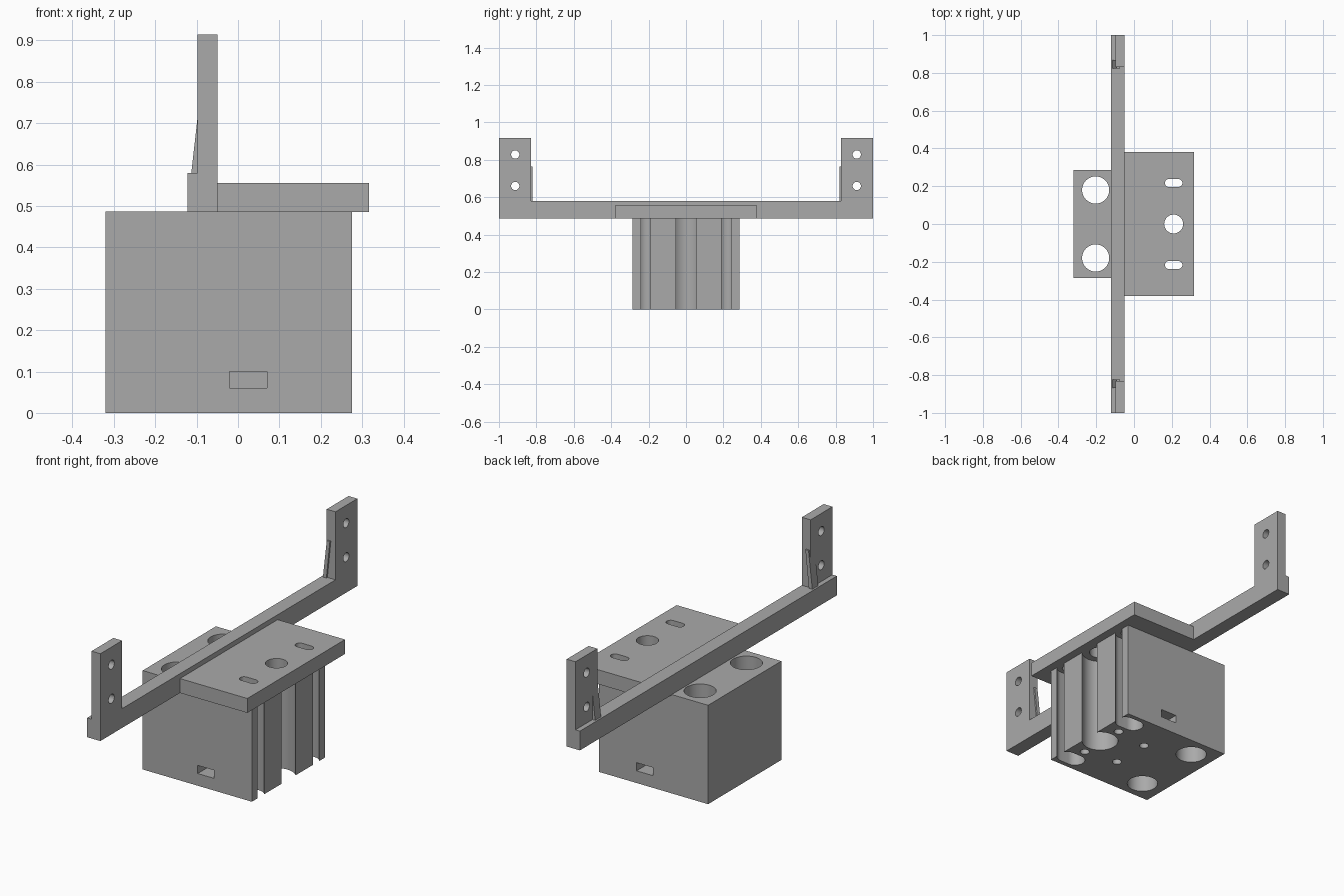
import bpy
from math import pi, sin, cos, radians
from mathutils import Matrix

old = bpy.data.objects.get("Cube")
if old:
    bpy.data.objects.remove(old, do_unlink=True)

GREY = (0.40, 0.40, 0.40, 1)
mat = bpy.data.materials.new("plain grey")
mat.use_nodes = True
mat.diffuse_color = GREY
mat.node_tree.nodes["Principled BSDF"].inputs["Base Color"].default_value = GREY


def prism(name, outline, low, high, axis="z"):
    """Extrude a 2D outline: (x, y) along z, (y, z) along x, (x, z) along y."""
    place = {"z": lambda a, b, h: (a, b, h),
             "x": lambda a, b, h: (h, a, b),
             "y": lambda a, b, h: (a, h, b)}[axis]
    n = len(outline)
    verts = [place(a, b, h) for h in (low, high) for a, b in outline]
    faces = [tuple(reversed(range(n))), tuple(range(n, 2 * n))]
    faces += [(i, (i + 1) % n, n + (i + 1) % n, n + i) for i in range(n)]
    mesh = bpy.data.meshes.new(name)
    mesh.from_pydata(verts, [], faces)
    if axis == "y":
        mesh.flip_normals()
    mesh.materials.append(mat)
    obj = bpy.data.objects.new(name, mesh)
    bpy.context.collection.objects.link(obj)
    return obj


def box(name, x0, x1, y0, y1, z0, z1):
    return prism(name, [(x0, y0), (x1, y0), (x1, y1), (x0, y1)], z0, z1)


def stadium(cx, cy, radius, half=0, steps=24):
    """Circle, or a slot lengthened along its first axis."""
    points = []
    for side in (1, -1):
        for i in range(steps + (half > 0)):
            t = -pi / 2 + pi * i / steps
            points.append((cx + side * (half + radius * cos(t)),
                           cy + side * radius * sin(t)))
    return points


def cut(obj, cutters):
    """Subtract the cutters, then remove them."""
    for c in cutters:
        mod = obj.modifiers.new("cut", "BOOLEAN")
        mod.operation, mod.solver, mod.object = "DIFFERENCE", "EXACT", c
        c.hide_render = True
    deps = bpy.context.evaluated_depsgraph_get()
    mesh = bpy.data.meshes.new_from_object(obj.evaluated_get(deps))
    obj.modifiers.clear()
    obj.data = mesh
    for c in cutters:
        bpy.data.objects.remove(c, do_unlink=True)
    bpy.ops.object.select_all(action="DESELECT")
    obj.select_set(True)
    bpy.context.view_layer.objects.active = obj
    bpy.ops.object.shade_smooth_by_angle(angle=radians(30))


BASE = 0.487   # top of the block
HOLE_X = 0.21  # line of holes near the open face

# Main block with bearing bores, open channels, screw holes and nut pockets
block = box("main_block", -0.32, 0.275, -0.285, 0.285, 0, BASE)
cutters = [prism("centre_channel", stadium(HOLE_X, 0, 0.085), -0.1, 0.6)]
for s in (-1, 1):
    cutters += [
        prism("bore", stadium(-0.203, s * 0.18, 0.072), -0.1, 0.6),
        prism("side_channel", stadium(HOLE_X, s * 0.215, 0.047, 0.025), -0.1, 0.6),
        prism("outer_screw_hole", stadium(0.2, s * 0.125, 0.022), -0.1, 0.3),
        prism("inner_screw_hole", stadium(0.022, s * 0.1, 0.022), -0.1, 0.3),
        box("nut_pocket", -0.02, 0.07, *sorted((s * 0.06, s * 0.4)), 0.06, 0.1),
    ]
cut(block, cutters)

# Mounting plate with a centre hole and two slots
plate = box("mounting_plate", -0.05, 0.317, -0.38, 0.38, BASE - 0.002, 0.556)
cutters = [prism("plate_hole", stadium(HOLE_X, 0, 0.05), 0.3, 0.7)]
for s in (-1, 1):
    cutters.append(prism("plate_slot", stadium(HOLE_X, s * 0.217, 0.021, 0.025), 0.3, 0.7))
cut(plate, cutters)

# Long cross bar
box("cross_bar", -0.122, -0.05, -1, 1, BASE - 0.002, 0.58)

# Upright tabs with screw holes, each braced by a leaning rib
for side, s in (("right", -1), ("left", 1)):
    tab = box(side + "_tab", -0.098, -0.05, *sorted((s * 0.83, s)), 0.57, 0.915)
    cut(tab, [prism("tab_hole", stadium(s * 0.913, z, 0.022), -0.3, 0.2, "x")
              for z in (0.66, 0.828)])
    prism(side + "_rib", [(-0.114, 0.57), (-0.095, 0.57), (-0.075, 0.765), (-0.092, 0.765)],
          *sorted((s * 0.822, s * 0.868)), "y")
